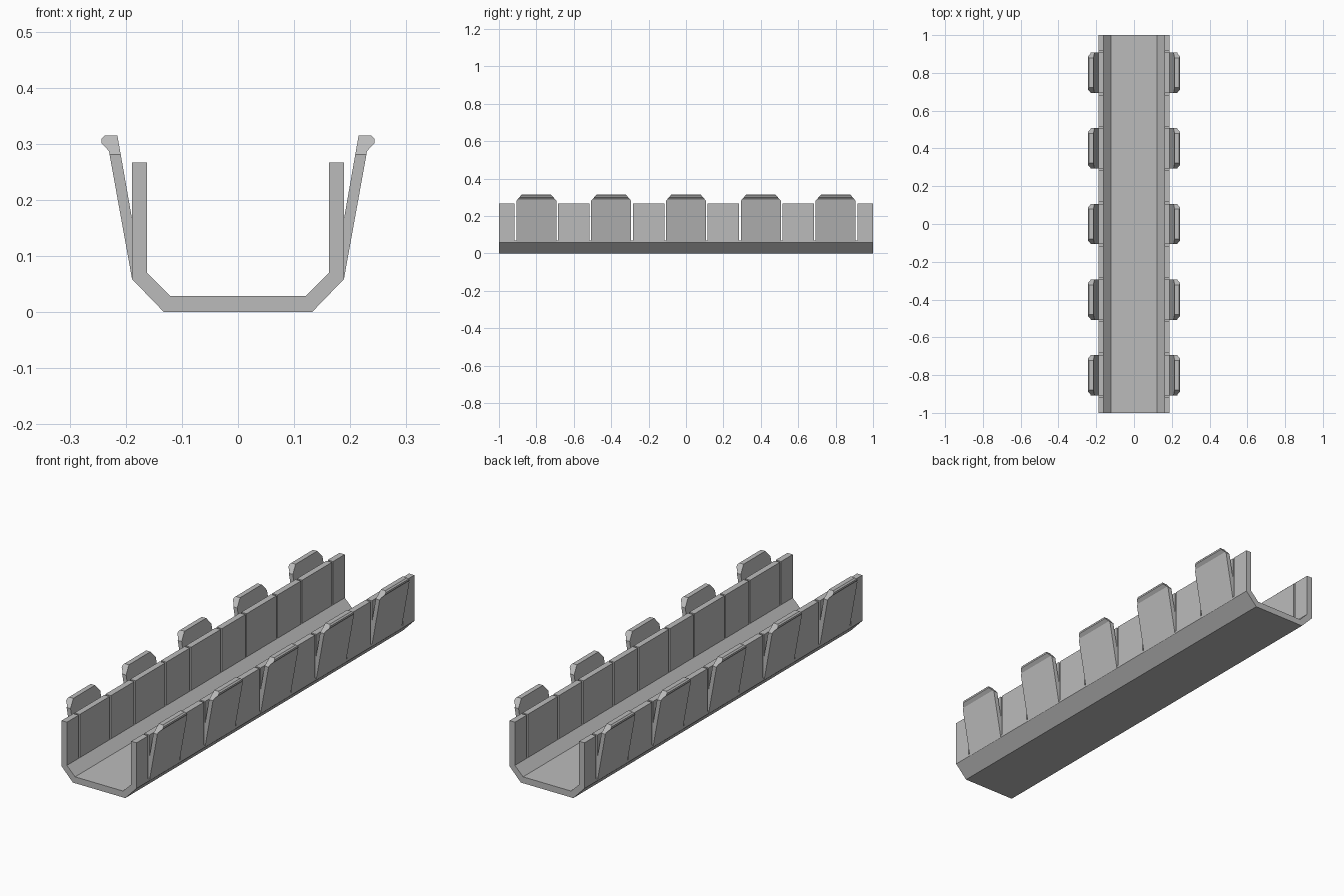
import bpy, bmesh
from mathutils import Vector

cube = bpy.data.objects.get("Cube")
if cube:
    bpy.data.objects.remove(cube, do_unlink=True)

GREY = (0.5, 0.5, 0.5, 1)
mat = bpy.data.materials.new("plain grey")
mat.use_nodes = True
mat.diffuse_color = GREY
mat.node_tree.nodes["Principled BSDF"].inputs["Base Color"].default_value = GREY


def extrude(name, profile, y0, y1, chamfer=None):
    """Extrude an x-z profile along y, optionally trimming the upper end corners."""
    bm = bmesh.new()
    face = bm.faces.new([bm.verts.new((x, y0, z)) for x, z in profile])
    ext = bmesh.ops.extrude_face_region(bm, geom=[face])
    moved = [g for g in ext["geom"] if isinstance(g, bmesh.types.BMVert)]
    bmesh.ops.translate(bm, verts=moved, vec=(0, y1 - y0, 0))
    if chamfer:
        for y, side in ((y0, -1), (y1, 1)):
            cut = bmesh.ops.bisect_plane(
                bm, geom=bm.verts[:] + bm.edges[:] + bm.faces[:],
                plane_co=Vector((0, y, chamfer)), plane_no=Vector((0, side, 0.85)),
                clear_outer=True)
            edges = [g for g in cut["geom_cut"] if isinstance(g, bmesh.types.BMEdge)]
            bmesh.ops.contextual_create(bm, geom=edges)
    bmesh.ops.recalc_face_normals(bm, faces=bm.faces[:])
    mesh = bpy.data.meshes.new(name)
    bm.to_mesh(mesh)
    bm.free()
    mesh.materials.append(mat)
    obj = bpy.data.objects.new(name, mesh)
    bpy.context.collection.objects.link(obj)
    return obj


WALL_IN, WALL_OUT, WALL_TOP, SLOT_Z = 0.162, 0.189, 0.267, 0.07
CLIP_HALF, SLOT = 0.107, 0.009
centres = [-0.8, -0.4, 0, 0.4, 0.8]

# Channel floor with bevelled lower corners
half = [(0.132, 0), (WALL_OUT, 0.059), (WALL_OUT, SLOT_Z), (WALL_IN, SLOT_Z), (0.121, 0.029)]
extrude("channel_floor", half + [(-x, z) for x, z in reversed(half)], -1, 1)

# Wall panels separated by narrow slots on both sides of every clip
spans, start = [], -1
for c in centres:
    spans += [(start, c - CLIP_HALF - SLOT), (c - CLIP_HALF, c + CLIP_HALF)]
    start = c + CLIP_HALF + SLOT
spans.append((start, 1))

# Leaning clip plate with an outward lip
clip = [(WALL_OUT, 0.06), (0.23, 0.287), (0.243, 0.301), (0.243, 0.309),
        (0.237, 0.315), (0.215, 0.315), (0.172, SLOT_Z)]

for side, label in ((1, "left"), (-1, "right")):
    wall = [(side * x, z) for x, z in ((WALL_IN, SLOT_Z), (WALL_OUT, SLOT_Z),
                                       (WALL_OUT, WALL_TOP), (WALL_IN, WALL_TOP))]
    for i, (a, b) in enumerate(spans):
        extrude(f"{label}_wall_panel_{i + 1}", wall, a, b)
    for i, c in enumerate(centres):
        extrude(f"{label}_clip_{i + 1}", [(side * x, z) for x, z in clip],
                c - CLIP_HALF, c + CLIP_HALF, chamfer=0.281)
